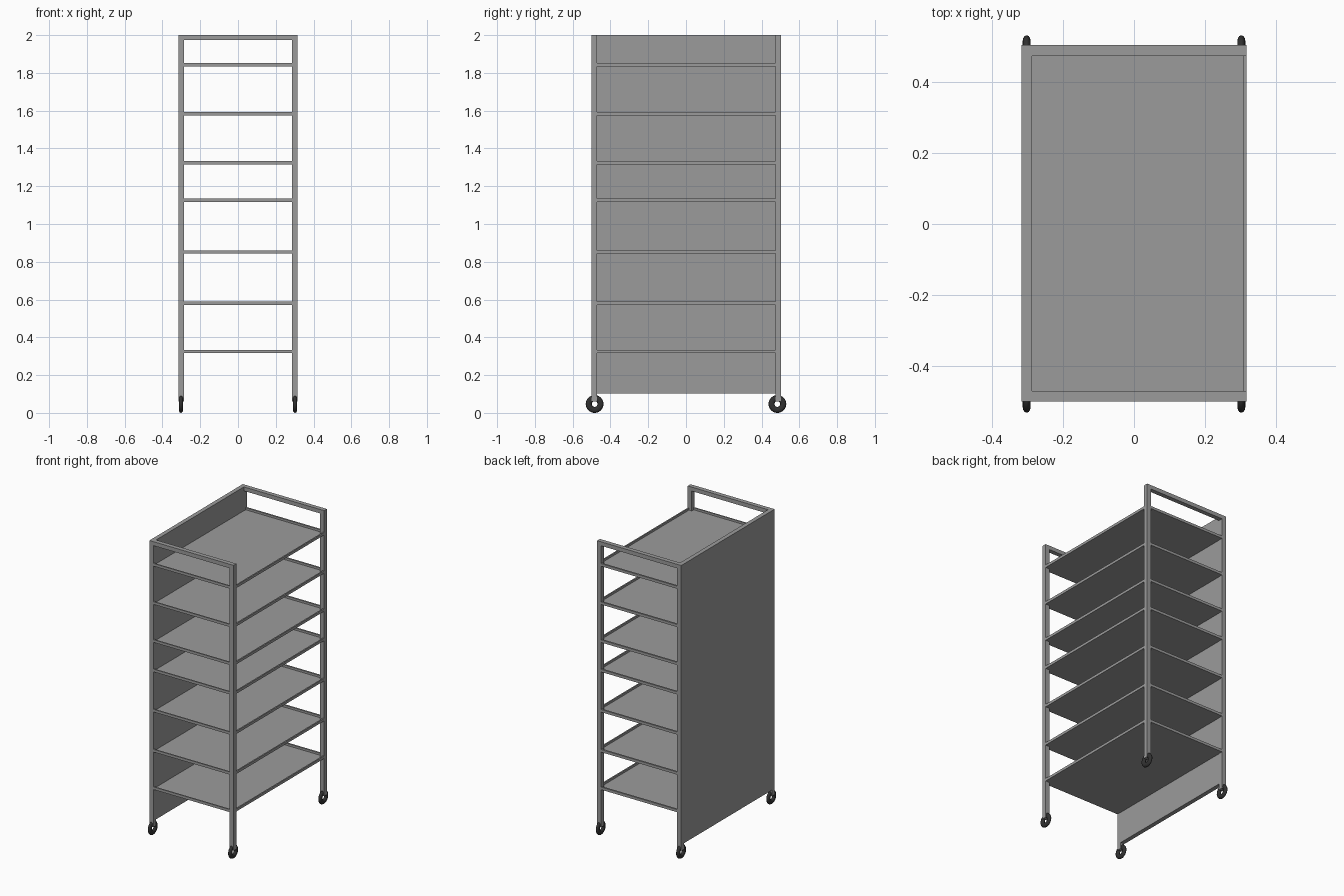
import bpy, bmesh, math
from mathutils import Vector

if "Cube" in bpy.data.objects:
    bpy.data.objects.remove(bpy.data.objects["Cube"])

X, Y, T = 0.316, 0.5, 0.03   # outer half width, half depth, tube size


def material(name, v):
    m = bpy.data.materials.new(name)
    m.diffuse_color = (v, v, v, 1)
    m.use_nodes = True
    m.node_tree.nodes["Principled BSDF"].inputs["Base Color"].default_value = m.diffuse_color
    return m


steel = material("grey_steel", 0.33)
rubber = material("dark_rubber", 0.03)


def box(bm, lo, hi):
    lo, hi = Vector(lo), Vector(hi)
    vs = bmesh.ops.create_cube(bm, size=1)["verts"]
    for v in vs:
        v.co = Vector(((lo[i] + hi[i]) / 2 + v.co[i] * (hi[i] - lo[i])) for i in range(3))


def make(name, boxes):
    bm = bmesh.new()
    for lo, hi in boxes:
        box(bm, lo, hi)
    me = bpy.data.meshes.new(name)
    bm.to_mesh(me)
    bm.free()
    me.materials.append(steel)
    ob = bpy.data.objects.new(name, me)
    bpy.context.collection.objects.link(ob)
    return ob


# End frames: two posts joined by a top handle bar
for side, y0, y1 in (("front", -Y, -Y + T), ("back", Y - T + 0.003, Y + 0.003)):
    make(side + "_frame", [
        ((-X, y0, 0.06), (-X + T, y1, 2.0)),
        ((X - T, y0, 0.06), (X, y1, 2.0)),
        ((-X + T, y0, 2.0 - 0.027), (X - T, y1, 2.0)),
    ])

# Closed side panel
make("side_panel", [((-X, -Y + T, 0.102), (-X + T - 0.001, Y - T + 0.003, 2.0))])

# Shallow trays: floor with a lip along the open edges
xl, lip, h = -X + T - 0.001, 0.009, 0.018
for i, z in enumerate((0.325, 0.58, 0.852, 1.125, 1.325, 1.583, 1.843)):
    b, t = z - h / 2, z + h / 2
    make(f"tray_{i + 1}", [
        ((xl, -Y + lip, b), (X - lip, Y - lip, b + 0.004)),
        ((X - lip, -Y + T, b), (X, Y - T + 0.003, t)),
        ((xl, -Y, b), (X - T, -Y + lip, t)),
        ((xl, Y - lip, b), (X - T, Y + 0.003, t)),
    ])

# Caster wheels
for sx in (-1, 1):
    for sy in (-1, 1):
        bpy.ops.mesh.primitive_torus_add(
            major_radius=0.031, minor_radius=0.016, major_segments=32, minor_segments=12,
            location=(sx * 0.302, sy * 0.484, 0.047), rotation=(0, math.pi / 2, 0))
        w = bpy.context.object
        w.name = "wheel"
        w.scale = (1, 1, 0.7)
        w.data.materials.append(rubber)
        bpy.ops.object.shade_smooth_by_angle()
